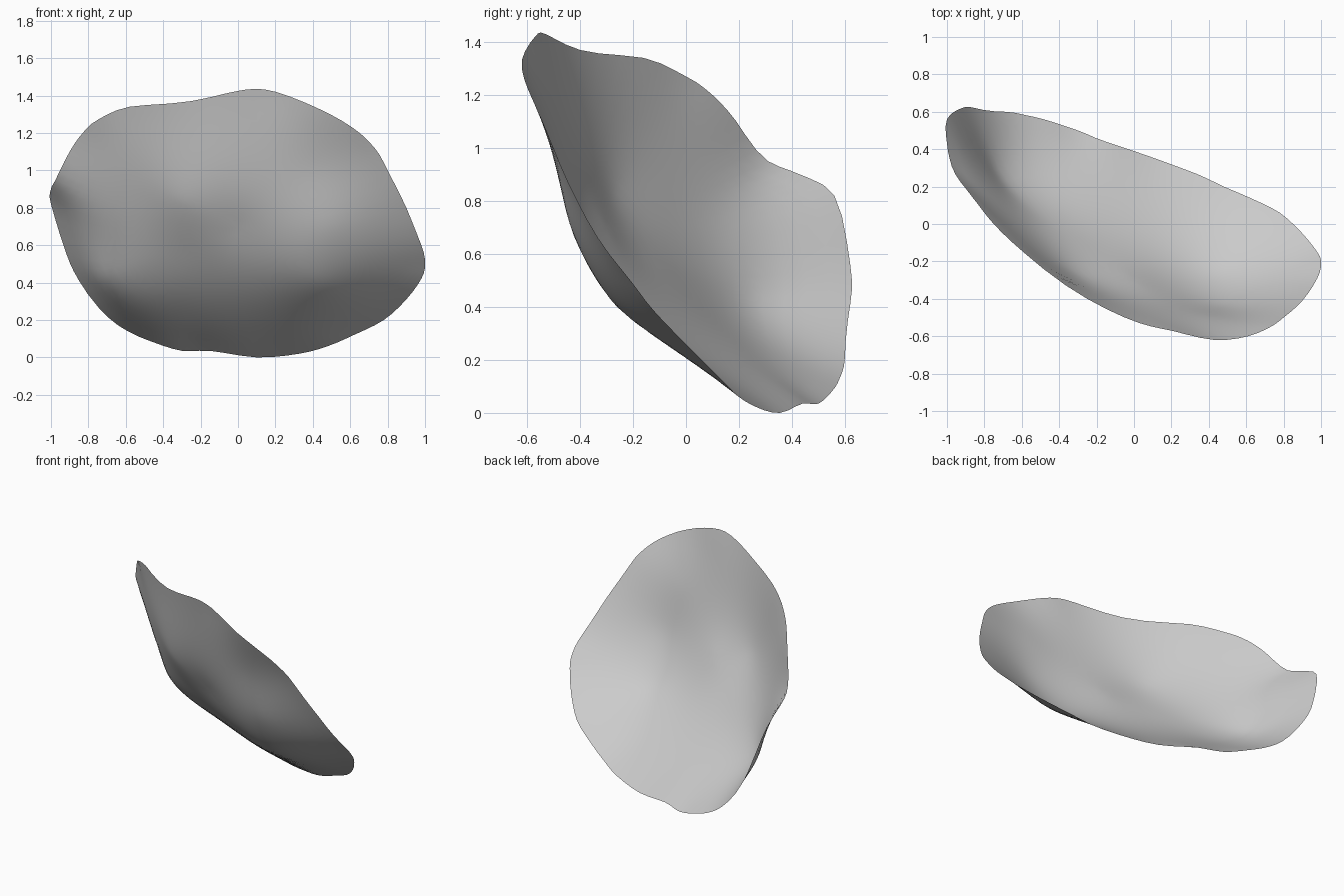
import bpy
import bmesh
import math
from mathutils import Vector

# Remove the default object
default_cube = bpy.data.objects.get("Cube")
if default_cube:
    bpy.data.objects.remove(default_cube, do_unlink=True)

# Rim of the dished shell, anticlockwise from the left tip
RIM = [Vector(p) for p in (
    (-1, .56, .82), (-.92, .62, .56), (-.85, .62, .41), (-.69, .6, .21),
    (-.57, .58, .13), (-.45, .55, .08), (-.3, .5, .035), (-.15, .44, .035),
    (.1, .355, 0), (.33, .27, .02), (.48, .2, .06), (.62, .14, .12),
    (.78, .06, .2), (.9, -.05, .31), (.98, -.15, .42), (1, -.21, .5),
    (.98, -.29, .6), (.9, -.41, .8), (.8, -.5, 1), (.73, -.55, 1.12),
    (.61, -.6, 1.23), (.43, -.62, 1.33), (.2, -.57, 1.42), (.03, -.53, 1.43),
    (-.25, -.4, 1.37), (-.58, -.16, 1.34), (-.75, 0, 1.27), (-.83, .1, 1.2),
    (-.9, .19, 1.1), (-.975, .31, .95), (-1, .43, .9))]

# Points that the bowl passes through inside the rim
BOWL = [Vector(p) for p in (
    (0, -.3, .7), (-.75, .22, .6), (-.3, -.1, .57), (-.5, -.12, .84),
    (-.3, -.27, .84), (0, -.385, .88), (-.72, .27, .42),
    (.5, -.435, .7), (.4, -.5, 1), (.45, -.26, .4), (.45, .01, .2),
    (-.3, .205, .24))]

# The shell is shaped as a height over its own tilted plane
TILT = Vector((.45, 1, .6)).to_track_quat('Z', 'Y')
RINGS = 18
STEPS = 3


def to_plane(point):
    return TILT.inverted() @ point


def smooth_loop(points, steps):
    """Closed Catmull-Rom curve through the points."""
    result = []
    count = len(points)
    for i in range(count):
        a, b, c, d = (points[(i + k) % count] for k in (-1, 0, 1, 2))
        for step in range(steps):
            t = step / steps
            result.append(b + (c - a) * (t / 2)
                          + (a * 2 - b * 5 + c * 4 - d) * (t * t / 2)
                          + (b * 3 - a - c * 3 + d) * (t ** 3 / 2))
    return result


def solve(matrix, values):
    """Gauss-Jordan elimination with row swaps."""
    rows = [row + [value] for row, value in zip(matrix, values)]
    size = len(rows)
    for col in range(size):
        best = max(range(col, size), key=lambda r: abs(rows[r][col]))
        rows[col], rows[best] = rows[best], rows[col]
        pivot = rows[col][col]
        rows[col] = [value / pivot for value in rows[col]]
        for r in range(size):
            factor = rows[r][col]
            if r != col and factor:
                rows[r] = [v - factor * w for v, w in zip(rows[r], rows[col])]
    return [row[-1] for row in rows]


def bend_terms(x, y, knots):
    """Thin-plate terms of a plane position."""
    terms = []
    for knot in knots:
        distance = math.hypot(x - knot.x, y - knot.y)
        terms.append(distance ** 2 * math.log(distance + 1e-9))
    return terms + [1, x, y]


def thin_plate(knots):
    """Height function of a bent plate through all the knots."""
    matrix = [bend_terms(k.x, k.y, knots) for k in knots]
    for side in ([1] * len(knots), [k.x for k in knots], [k.y for k in knots]):
        matrix.append(side + [0] * 3)
    weights = solve(matrix, [k.z for k in knots] + [0] * 3)
    return lambda x, y: sum(
        w * t for w, t in zip(weights, bend_terms(x, y, knots)))


def make_material(name, colour):
    material = bpy.data.materials.new(name)
    material.use_nodes = True
    material.diffuse_color = colour
    shader = material.node_tree.nodes["Principled BSDF"]
    shader.inputs["Base Color"].default_value = colour
    shader.inputs["Roughness"].default_value = .8
    return material


rim = [to_plane(p) for p in RIM]
bowl = [to_plane(p) for p in BOWL]
height = thin_plate(rim + bowl)
outline = smooth_loop(rim, STEPS)
middle = bowl[0]

# Curved sheet built as rings from the middle out to the rim
bm = bmesh.new()


def shell_vert(rim_point, s):
    flat = middle.lerp(rim_point, s)
    return bm.verts.new(TILT @ Vector((flat.x, flat.y, height(flat.x, flat.y))))


centre = shell_vert(middle, 0)
rings = [[shell_vert(p, r / RINGS) for p in outline]
         for r in range(1, RINGS + 1)]
for i in range(len(outline)):
    j = (i + 1) % len(outline)
    bm.faces.new((centre, rings[0][i], rings[0][j]))
    for inner, outer in zip(rings, rings[1:]):
        bm.faces.new((inner[i], outer[i], outer[j], inner[j]))
for face in bm.faces:
    face.smooth = True

mesh = bpy.data.meshes.new("curved_shell")
bm.to_mesh(mesh)
bm.free()
mesh.materials.append(make_material("plain_grey", (.6, .6, .6, 1)))
shell = bpy.data.objects.new("curved_shell", mesh)
bpy.context.collection.objects.link(shell)
